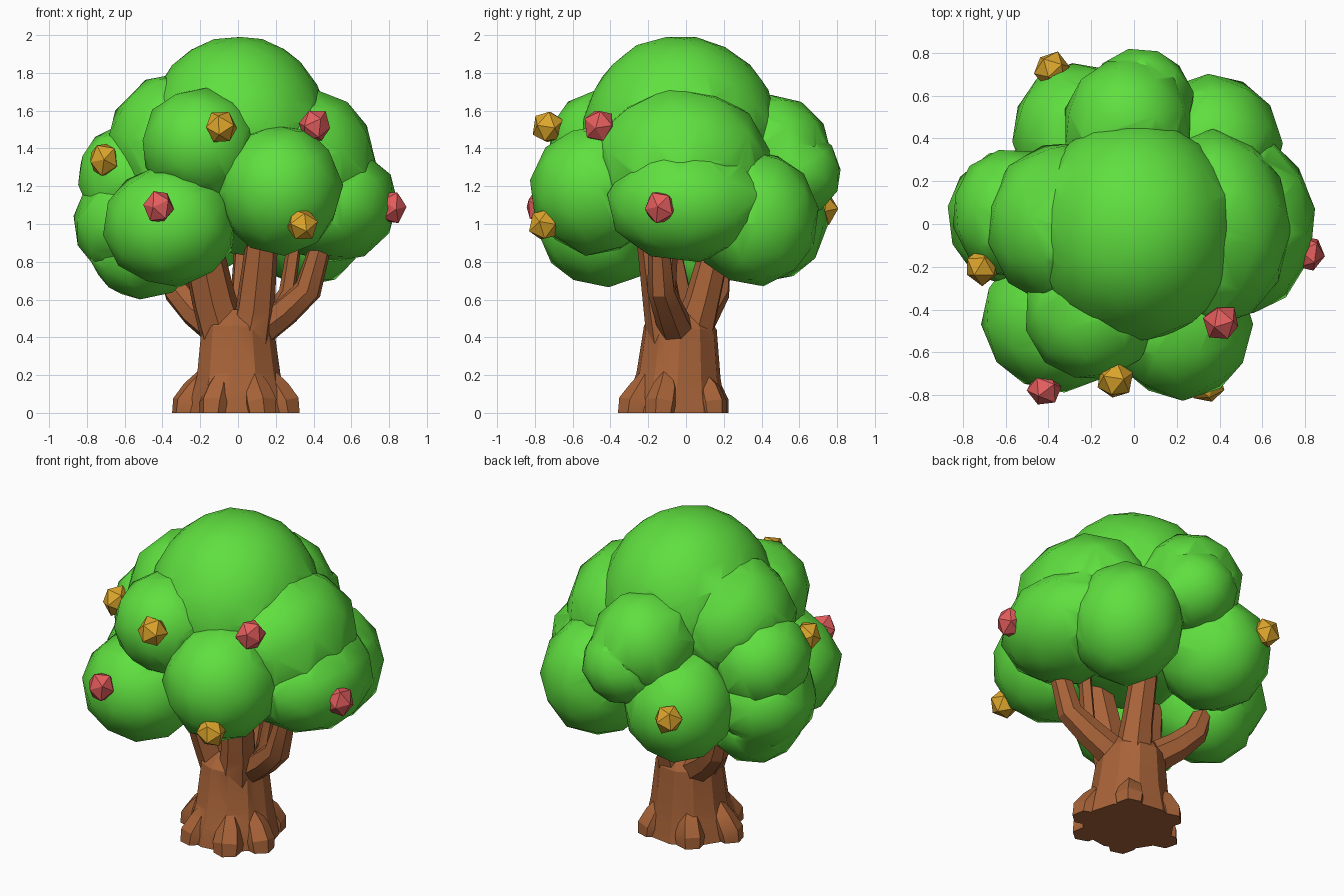
import bpy, bmesh, math, random
from mathutils import Vector, Matrix

if "Cube" in bpy.data.objects:
    bpy.data.objects.remove(bpy.data.objects["Cube"])

random.seed(4)


def material(name, rgb):
    m = bpy.data.materials.new(name)
    m.diffuse_color = (*rgb, 1)
    m.use_nodes = True
    m.node_tree.nodes["Principled BSDF"].inputs["Base Color"].default_value = m.diffuse_color
    return m


GREEN = material("leaf green", (0.115, 0.74, 0.05))
BROWN = material("bark brown", (0.39, 0.125, 0.04))
RED = material("fruit red", (0.78, 0.11, 0.11))
GOLD = material("fruit gold", (0.72, 0.38, 0.025))


def finish(bm, name, mat):
    bmesh.ops.recalc_face_normals(bm, faces=bm.faces)
    me = bpy.data.meshes.new(name)
    bm.to_mesh(me)
    bm.free()
    ob = bpy.data.objects.new(name, me)
    me.materials.append(mat)
    bpy.context.collection.objects.link(ob)
    return ob


def blob(name, centre, radii, mat, subdiv, jitter):
    bm = bmesh.new()
    bmesh.ops.create_icosphere(bm, subdivisions=subdiv, radius=1.02)
    spin = Matrix.Rotation(random.uniform(0, 6), 3, 'Z') @ Matrix.Rotation(0.5, 3, 'X')
    for v in bm.verts:
        p = (spin @ v.co) * (1 + random.uniform(-jitter, jitter))
        v.co = Vector([c + r * q for c, r, q in zip(centre, radii, p)])
    return finish(bm, name, mat)


def tube(name, path, radii, sides=7):
    """Tapered limb through a few points."""
    bm = bmesh.new()
    pts = [Vector(p) for p in path]
    rings = []
    for i, (p, r) in enumerate(zip(pts, radii)):
        d = (pts[min(i + 1, len(pts) - 1)] - pts[max(i - 1, 0)]).normalized()
        u = d.cross(Vector((0.3, 1, 0.1))).normalized()
        w = d.cross(u)
        rings.append([bm.verts.new(p + (u * math.cos(a) + w * math.sin(a)) * r)
                      for a in (math.tau * k / sides for k in range(sides))])
    for a, b in zip(rings, rings[1:]):
        for k in range(sides):
            j = (k + 1) % sides
            bm.faces.new((a[k], a[j], b[j], b[k]))
    bm.faces.new(rings[0])
    bm.faces.new(rings[-1])
    return finish(bm, name, BROWN)


def activate(ob):
    bpy.ops.object.select_all(action='DESELECT')
    ob.select_set(True)
    bpy.context.view_layer.objects.active = ob


def merge(base, others, name, angle):
    """Union the parts into one outer skin, then smooth it."""
    for o in others:
        mod = base.modifiers.new("join", 'BOOLEAN')
        mod.operation = 'UNION'
        mod.solver = 'EXACT'
        mod.object = o
        activate(base)
        bpy.ops.object.modifier_apply(modifier=mod.name)
    for o in others:
        bpy.data.objects.remove(o)
    base.name = name
    activate(base)
    bpy.ops.object.shade_smooth_by_angle(angle=math.radians(angle))
    return base


# Trunk: stacked flared rings
trunk = tube("trunk", [(0, -0.05, -0.04), (0, -0.05, 0.1), (0, -0.04, 0.2), (-0.005, -0.03, 0.45), (0, -0.02, 0.53)],
             [0.275, 0.25, 0.225, 0.195, 0.14], 11)
wood = []

# Root flares
for i, (x, y) in enumerate([(-0.26, -0.05), (0.24, -0.13), (0.12, -0.27), (-0.12, -0.25), (0.14, 0.13), (-0.13, 0.14)]):
    wood.append(tube(f"root_{i + 1}", [(x * 0.65, y * 0.65 - .02, 0.21), (x * 0.85, y * 0.85, 0.12),
                                       (x, y, 0.05), (x * 1.08, y * 1.08, -0.05)],
                     [0.04, 0.075, 0.09, 0.075], 6))

# Branches: three thick uprights, bent side limbs and a small fork
wood += [
    tube("branch_front", [(0.04, -0.07, .30), (0.09, -0.12, .55), (0.13, -0.18, .95)], [.13, .105, .085]),
    tube("branch_front_left", [(-0.06, -0.04, .36), (-0.13, -0.08, .6), (-0.20, -0.14, .92)], [.13, .12, .11]),
    tube("branch_back", [(0.03, 0.02, .36), (0.05, 0.09, .6), (0.06, 0.17, .92)], [.12, .095, .08]),
    tube("branch_left", [(-0.06, 0.02, .41), (-0.23, 0.10, .54), (-0.32, 0.16, .64), (-0.37, 0.18, .80)],
         [.10, .085, .075, .06]),
    tube("branch_right", [(0.07, -0.04, .41), (0.25, -0.09, .54), (0.37, -0.13, .65), (0.43, -0.14, .86)],
         [.10, .085, .075, .06]),
    tube("branch_right_fork", [(0.17, -0.08, .50), (0.26, -0.10, .64), (0.30, -0.08, .9)], [.05, .045, .04], 5),
]
trunk = merge(trunk, wood, "trunk_and_branches", 25)

# Cut the foot of the trunk flat on the ground
bm = bmesh.new()
bm.from_mesh(trunk.data)
cut = bmesh.ops.bisect_plane(bm, geom=bm.verts[:] + bm.edges[:] + bm.faces[:], plane_co=(0, 0, 0),
                             plane_no=(0, 0, 1), clear_inner=True)
rim = [e for e in cut["geom_cut"] if isinstance(e, bmesh.types.BMEdge)]
for f in bmesh.ops.triangle_fill(bm, edges=rim, use_beauty=True)["geom"]:
    if isinstance(f, bmesh.types.BMFace) and f.normal.z > 0:
        f.normal_flip()
bm.to_mesh(trunk.data)
bm.free()

# Foliage clumps: centre, radii
CLUMPS = {
    "top": ((0.0, -0.03, 1.47), (.48, .51, .52)),
    "upper_left": ((-0.33, 0.0, 1.42), (.36, .38, .38)),
    "upper_right": ((0.36, -0.02, 1.33), (.37, .46, .39)),
    "right": ((0.50, 0.00, 1.11), (.345, .42, .31)),
    "front_left": ((-0.36, -0.44, 0.99), (.35, .34, .32)),
    "front_right": ((0.22, -0.48, 1.18), (.33, .34, .345)),
    "front_upper": ((-0.20, -0.41, 1.42), (.31, .32, .30)),
    "left": ((-0.56, 0.03, 1.00), (.31, .32, .29)),
    "left_upper": ((-0.57, 0.05, 1.25), (.28, .30, .28)),
    "low_left": ((-0.50, 0.03, 0.87), (.29, .28, .27)),
    "back_right": ((0.36, 0.36, 1.03), (.33, .34, .36)),
    "back": ((-0.03, 0.46, 1.37), (.30, .31, .31)),
    "back_lower": ((0.03, 0.56, 1.27), (.25, .26, .24)),
    "back_left": ((-0.25, 0.42, 1.02), (.32, .33, .33)),
    "core": ((0.0, 0.0, 1.20), (.50, .50, .36)),
}
clumps = [blob("leaves_" + n, c, r, GREEN, 3 if n == "top" else 2, 0.01) for n, (c, r) in CLUMPS.items()]
merge(clumps[0], clumps[1:], "leaves", 32)

# Fruit
FRUIT = [(RED, -0.42, -0.77, 1.09), (RED, 0.41, -0.46, 1.52), (RED, 0.81, -0.14, 1.09),
         (GOLD, -0.71, -0.20, 1.34), (GOLD, -0.09, -0.73, 1.51), (GOLD, 0.34, -0.75, 1.00),
         (GOLD, -0.38, 0.72, 1.08)]
for i, (mat, x, y, z) in enumerate(FRUIT):
    blob(f"fruit_{i + 1}", (x, y, z), (.084, .084, .09), mat, 1, 0.08)
